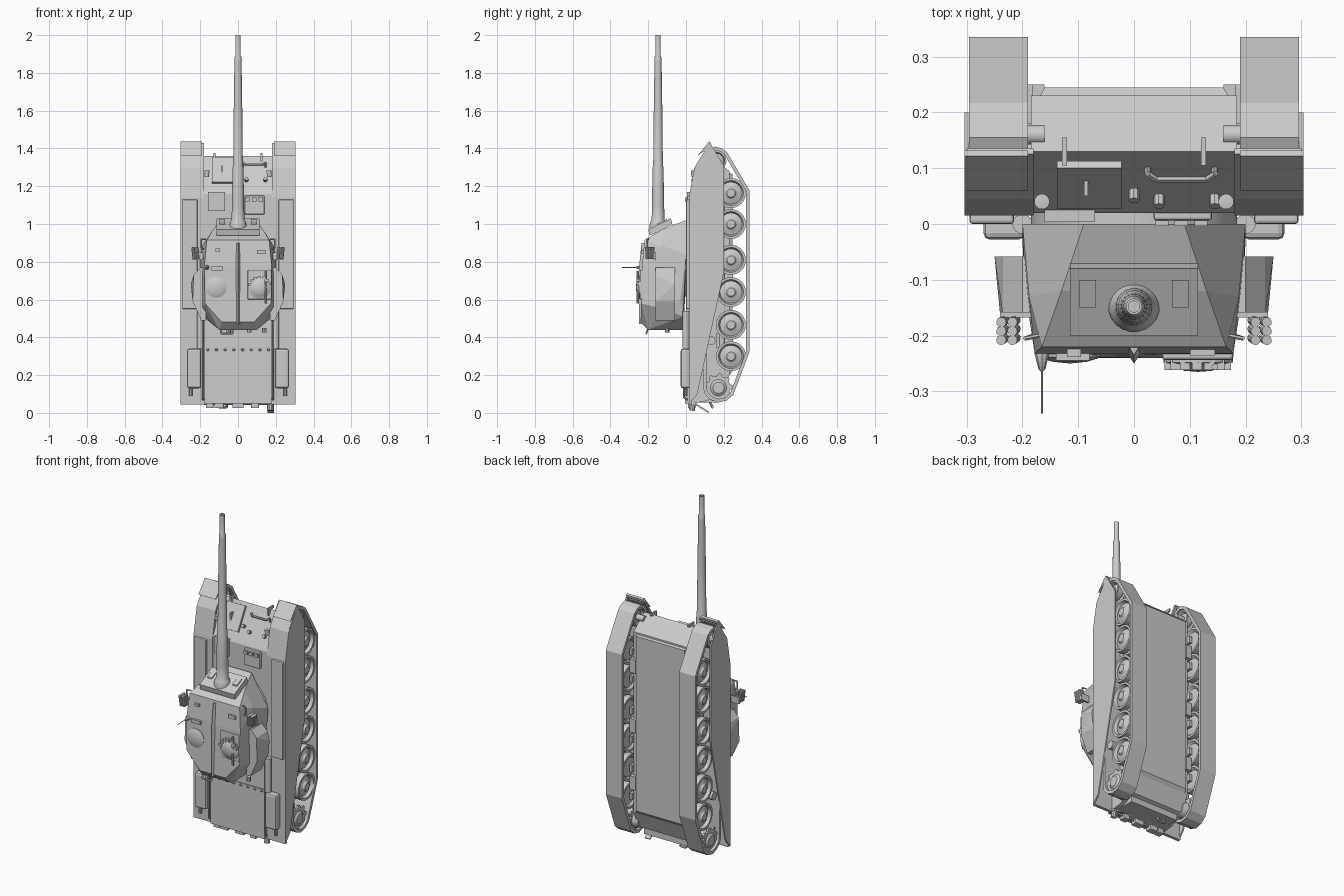
import bpy, bmesh, math
from mathutils import Vector

X, Y, Z = Vector((1, 0, 0)), Vector((0, 1, 0)), Vector((0, 0, 1))

def finish(name, bm, mirror=False, smooth=False, normals=True):
    if normals:
        bmesh.ops.recalc_face_normals(bm, faces=bm.faces)
    me = bpy.data.meshes.new(name)
    bm.to_mesh(me)
    bm.free()
    if smooth:
        me.shade_smooth()
        me.set_sharp_from_angle(angle=math.radians(32))
    ob = bpy.data.objects.new(name, me)
    bpy.context.collection.objects.link(ob)
    if mirror:
        ob.modifiers.new("Mirror", 'MIRROR')
    return ob

def prism(name, pts, x0, x1, mirror=False):
    """(y, z) outline extruded along x"""
    bm = bmesh.new()
    f = bm.faces.new([bm.verts.new((x0, y, z)) for y, z in pts])
    g = bmesh.ops.extrude_face_region(bm, geom=[f])["geom"]
    for v in g:
        if isinstance(v, bmesh.types.BMVert):
            v.co.x = x1
    return finish(name, bm, mirror)

def box(name, x0, x1, y0, y1, z0, z1, mirror=False, bevel=0):
    ob = prism(name, [(y0, z0), (y1, z0), (y1, z1), (y0, z1)], x0, x1, mirror)
    if bevel:
        m = ob.modifiers.new("Bevel", 'BEVEL')
        m.width, m.segments = bevel, 2
    return ob

def hull(name, pts, both=False, mirror=False):
    bm = bmesh.new()
    for x, y, z in pts:
        bm.verts.new((x, y, z))
        if both:
            bm.verts.new((-x, y, z))
    r = bmesh.ops.convex_hull(bm, input=bm.verts)
    bmesh.ops.delete(bm, geom=[v for v in r["geom_interior"] if isinstance(v, bmesh.types.BMVert)], context='VERTS')
    bmesh.ops.dissolve_limit(bm, angle_limit=0.03, verts=bm.verts, edges=bm.edges)
    return finish(name, bm, mirror)

def lathe(name, prof, origin, axis, seg=24, mirror=False, smooth=True):
    """(radius, distance along axis) profile spun about axis"""
    bm = bmesh.new()
    axis = Vector(axis).normalized()
    u = axis.orthogonal().normalized()
    v = axis.cross(u)
    rings = []
    for r, t in prof:
        c = Vector(origin) + axis * t
        rings.append([bm.verts.new(c + (u * math.cos(a) + v * math.sin(a)) * r)
                      for a in (math.tau * i / seg for i in range(seg))])
    for a, b in zip(rings, rings[1:]):
        for i in range(seg):
            j = (i + 1) % seg
            bm.faces.new((a[i], a[j], b[j], b[i]))
    bmesh.ops.remove_doubles(bm, verts=bm.verts, dist=1e-6)
    return finish(name, bm, mirror, smooth)

def rod(name, p, q, r, seg=10, mirror=False):
    d = Vector(q) - Vector(p)
    return lathe(name, [(0, 0), (r, 0), (r, d.length), (0, d.length)], p, d, seg, mirror)

def rail(name, pts, r, mirror=False):
    for i, (p, q) in enumerate(zip(pts, pts[1:])):
        rod(f"{name}_{i}", p, q, r, 6, mirror)

# --- hull body, chamfered belly
prism("hull_body", [(.02, .05), (.02, 1.16), (.13, 1.36), (.23, 1.28), (.23, .2), (.19, .1), (.1, .06)], -.185, .185)
hull("hull_belly", [(.185, .2, 1.28), (.185, .2, .16), (.16, .245, 1.265), (.16, .245, .22)], both=True)
prism("engine_deck", [(.03, .6), (.0, .58), (-.004, .35), (-.006, .05), (.03, .05)], -.178, .178)
box("deck_cross_strip", -.18, .18, -.01, .01, .337, .347)
for i in range(8):
    x = -.16 + i * .046
    lathe("deck_latch", [(0, 0), (.008, 0), (.005, .012), (0, .014)], (x, -.004, .335), -Y, 8)
rail("deck_rail", [(.185, .01, .52), (.185, -.01, .51), (.185, -.01, .08), (.185, .01, .07)], .005, True)

# --- fenders, mudguards, skirts, bins
prism("fender", [(.015, .045), (.015, 1.14), (.045, 1.30), (.125, 1.43), (.135, 1.422), (.06, 1.30), (.033, 1.13), (.033, .045)], .18, .3, True)
prism("side_skirt", [(.015, .045), (.06, .1), (.2, .74), (.2, 1.31), (.13, 1.425), (.045, 1.30), (.015, 1.14)], .296, .304, True)
prism("mudguard_lip", [(.06, 1.36), (.122, 1.437), (.132, 1.43), (.13, 1.41)], .19, .304, True)
box("fender_bin", .215, .295, .0, .02, .55, 1.13, True, .006)
box("rear_bin", .195, .27, -.028, .02, .13, .34, True, .012)
rod("stowed_tube", (.2, .0, .34), (.2, .0, .54), .018, 12, True)
rod("bin_pipe", (.25, .0, .09), (.25, .0, .14), .009, 8, True)

# --- tracks
loop = [(.09, .14), (.097, .105), (.125, .072), (.17, .055), (.215, .065), (.25, .095), (.335, .32),
        (.335, 1.18), (.217, 1.38), (.19, 1.40), (.155, 1.41), (.12, 1.395), (.1, 1.365), (.09, 1.32)]
bm = bmesh.new()
ra = [bm.verts.new((.19, y, z)) for y, z in loop]
rb = [bm.verts.new((.296, y, z)) for y, z in loop]
n = len(loop)
for i in range(n):
    j = (i + 1) % n
    bm.faces.new((ra[i], ra[j], rb[j], rb[i]))
belt = finish("track_belt", bm, normals=False)
s = belt.modifiers.new("Solidify", 'SOLIDIFY')
s.thickness, s.offset, s.use_even_offset = .018, -1, True
belt.modifiers.new("Mirror", 'MIRROR')

# --- running gear
wheel = [(0, .291), (.022, .291), (.03, .28), (.058, .27), (.066, .288), (.079, .288), (.079, .252), (.05, .252),
         (.05, .236), (.079, .236), (.079, .2), (.066, .2), (.055, .212), (0, .205)]
wz = [.30, .466, .64, .81, 1.0, 1.164]
for z in wz:
    lathe("road_wheel", wheel, (0, .238, z), X, 28, True)
lathe("idler_wheel", [(r * .68, t) for r, t in wheel], (0, .16, 1.335), X, 24, True)
gear = []
for i in range(36):
    a, r = math.tau * i / 36, (.076 if i % 4 < 2 else .062)
    gear.append((.172 + r * math.cos(a), .133 + r * math.sin(a)))
prism("sprocket_outer", gear, .268, .28, True)
prism("sprocket_inner", gear, .205, .217, True)
lathe("sprocket_hub", [(0, .17), (.04, .17), (.05, .21), (.05, .275), (.03, .29), (0, .29)], (0, .172, .133), X, 20, True)
rod("idler_axle", (.16, .16, 1.335), (.25, .16, 1.335), .018, 12, True)
for z0, z1 in zip(wz[::2], wz[1::2]):
    m = (z0 + z1) / 2
    box("bogie_bracket", .16, .198, .16, .25, m - .04, m + .04, True)
    rod("bogie_spring", (.19, .19, z0), (.19, .19, z1), .016, 12, True)
    for z, e in ((z0, -.02), (z1, .02)):
        prism("bogie_arm", [(.18, z + e), (.18, z - e), (.25, z - e), (.25, z + e)], .182, .2, True)
    rod("return_roller", (.17, .132, m), (.28, .132, m), .024, 16, True)

# --- turret shell
hull("turret_shell", [(.09, .0, 1.02), (.13, -.12, .975), (.165, -.22, .915), (.2, .0, .84), (.188, -.13, .885),
                      (.178, -.232, .78), (.2, -.03, .6), (.195, -.12, .55), (.175, -.238, .58), (.185, -.015, .51),
                      (.1, -.01, .44), (.1, -.2, .44), (.085, -.24, .48)], both=True)
lathe("turret_ring", [(0, -.03), (.185, -.03), (.185, .03), (0, .03)], (0, .0, .8), Y, 36)
hull("roof_rib", [(.012, -.215, .90), (0, -.235, .90), (0, -.25, .76), (.012, -.232, .76), (.012, -.232, .47), (0, -.25, .47)], both=True)
hull("turret_side_box", [(x, y, z) for y in (-.162, -.058)
                         for x, z in ((.17, .77), (.2, .77), (.235, .73), (.25 if y > -.1 else .235, .68), (.24, .59), (.195, .49), (.17, .49))], mirror=True)
prism("mantlet_plate", [(-.08, 1.03), (-.2, .972), (-.192, .94), (-.07, .99)], -.115, .115)
for x in (.083,):
    prism("mantlet_pad", [(-.1, 1.026), (-.15, 1.004), (-.15, .98), (-.1, .98)], x - .015, x + .015, True)

# --- gun with muzzle
gun = [(.0, .97), (.046, .97), (.046, .995), (.04, 1.015), (.034, 1.025), (.033, 1.1), (.029, 1.3), (.026, 1.31), (.023, 1.6),
       (.019, 1.86), (.019, 1.88), (.0145, 1.89), (.0145, 2.0), (.010, 2.0), (.010, 1.93), (0, 1.93)]
lathe("gun_barrel", gun, (0, -.148, 0), Z, 20)

# --- cupolas and hatches
lathe("loader_hatch", [(.056, 0), (.056, .016), (.05, .019), (.03, .025), (0, .028)], (-.115, -.222, .665), -Y, 24)
box("cupola_base", .05, .178, -.244, -.21, .6, .757, bevel=.006)
lathe("commander_cupola", [(.062, 0), (.062, .026), (.05, .03), (.045, .034), (.025, .041), (0, .043)], (.115, -.222, .665), -Y, 24)
for i in range(7):
    a = math.radians(20 + i * 24)
    x, z = .115 + .053 * math.cos(a), .665 + .053 * math.sin(a)
    box("cupola_periscope", x - .009, x + .009, -.262, -.235, z - .007, z + .007)
rod("cupola_gun", (.145, -.256, .58), (.145, -.256, .75), .006, 8)
box("gunner_sight", .1, .145, -.236, -.21, .842, .862)
box("loader_sight", -.12, -.095, -.238, -.21, .855, .87)
box("roof_vent", -.14, -.08, -.245, -.22, .755, .775)
for x in (-.05, .06, .14):
    rod("bustle_fitting", (x, -.1, .45), (x, -.1, .425), .012, 8)
rail("bustle_rail", [(-.09, -.2, .45), (-.09, -.21, .42), (-.03, -.21, .42), (-.03, -.2, .45)], .005)
rail("turret_grab_rail", [(.18, -.2, .87), (.195, -.205, .87), (.195, -.205, .92), (.17, -.2, .92)], .004, True)

# --- antenna and smoke launchers
lathe("antenna", [(.013, 0), (.013, .004), (.006, .03), (.002, .034), (.002, .11), (0, .11)], (-.165, -.23, .77), -Y, 8)
box("launcher_bracket", .17, .24, -.168, -.158, .81, .85, True)
for i in range(3):
    for j in range(2):
        p = Vector((.212 + j * .02, -.172 - i * .016, .815))
        rod("smoke_tube", p, p + Vector((.006, -.004, .062)), .009, 10, True)

# --- glacis fittings
prism("glacis_hatch", [(.113, 1.345), (.04, 1.215), (.028, 1.222), (.1, 1.352)], -.138, -.022)
box("glacis_bar", -.09, -.082, .05, .08, 1.26, 1.31)
box("driver_side_plate", -.16, -.07, .004, .03, 1.07, 1.17)
box("driver_hatch", .035, .14, .006, .03, 1.05, 1.15, bevel=.006)
for x in (.05, .085, .12):
    box("driver_periscope", x - .012, x + .012, -.004, .02, 1.12, 1.14)
rail("spare_rail", [(.025, .1, 1.30), (.025, .09, 1.325), (.04, .08, 1.315), (.13, .08, 1.315), (.145, .09, 1.325), (.145, .1, 1.30)], .006)
for p in ((0, .06, 1.25), (.045, .05, 1.23), (.145, .05, 1.23)):
    rod("glacis_stud", p, (p[0], p[1] - .018, p[2] + .01), .01, 8)
prism("tow_hook", [(.105, 1.33), (.105, 1.375), (.155, 1.375), (.155, 1.36), (.12, 1.355), (.13, 1.33)], .12, .129, True)
lathe("head_lamp", [(0, -.02), (.012, -.02), (.014, .012), (0, .014)], (.165, .04, 1.27), Z, 12, True)

# --- rear fittings
for x, w in ((-.15, .02), (-.1, .025), (0, .03), (.09, .02)):
    box("rear_fitting", x - w, x + w, .01, .05, .025, .07, bevel=.004)
rod("rear_bar", (-.18, .03, .05), (.18, .03, .05), .009, 8)
prism("rear_flap", [(.02, .06), (.03, .065), (.122, .006), (.118, .0)], .155, .19)
rod("rear_lamp", (.17, .04, .06), (.17, .03, .012), .016, 10)
box("rear_hull_plate", -.16, .16, .06, .17, .055, .1)
rail("tow_cable_eye", [(-.1, .12, .07), (-.1, .14, .03), (-.06, .14, .03), (-.06, .12, .07)], .007)
